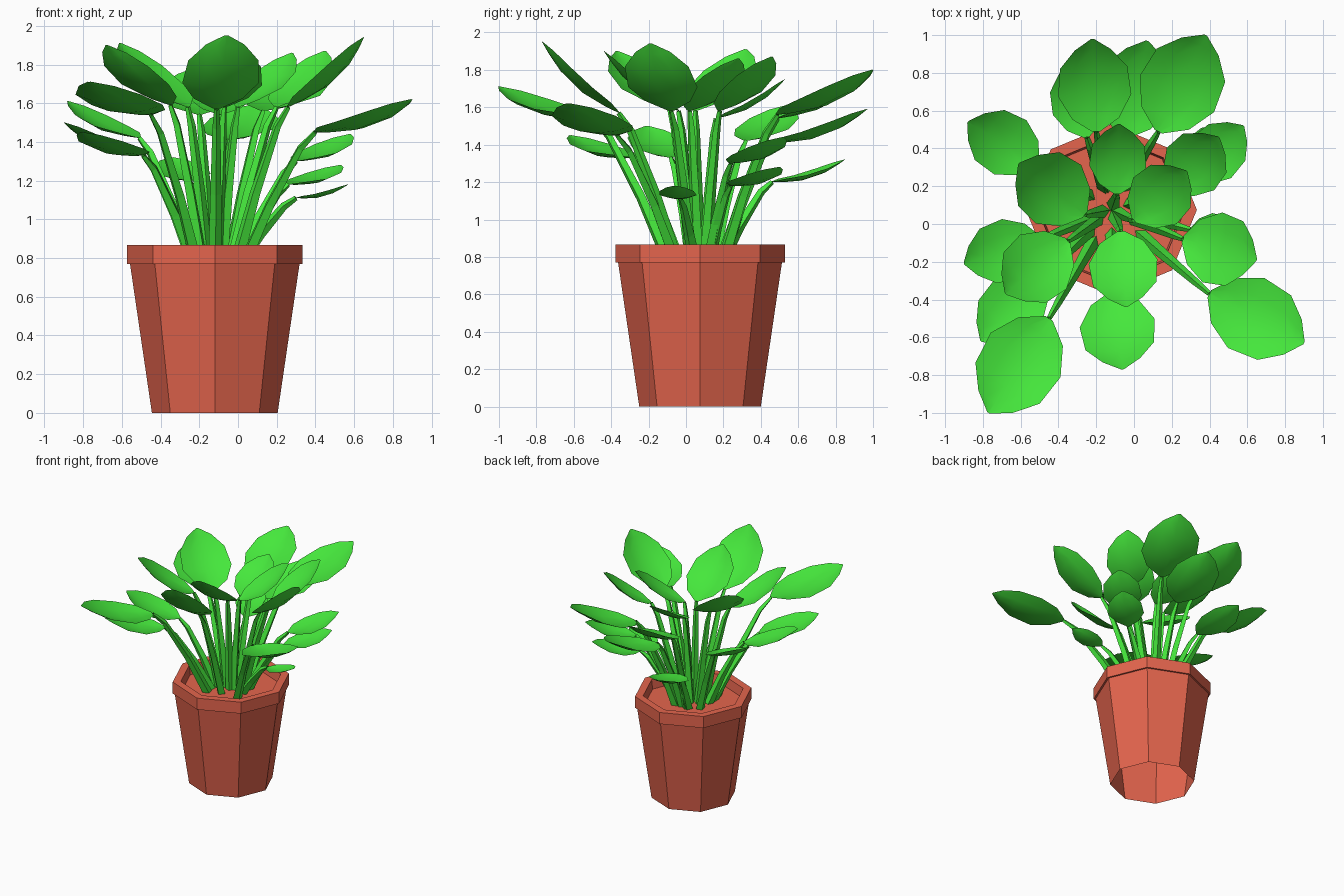
import bpy, bmesh, math
from mathutils import Vector

cube = bpy.data.objects.get("Cube")
if cube:
    bpy.data.objects.remove(cube, do_unlink=True)


def make_material(name, color):
    mat = bpy.data.materials.new(name)
    mat.use_nodes = True
    mat.diffuse_color = color
    bsdf = next(n for n in mat.node_tree.nodes if n.type == 'BSDF_PRINCIPLED')
    bsdf.inputs["Base Color"].default_value = color
    bsdf.inputs["Roughness"].default_value = 0.8
    return mat


terracotta = make_material("terracotta", (0.78, 0.13, 0.075, 1))
leaf_green = make_material("leaf green", (0.06, 0.8, 0.045, 1))
CENTRE = Vector((-0.12, 0.075, 0))


def mesh_object(name, bm, mat, smooth):
    mesh = bpy.data.meshes.new(name)
    bm.to_mesh(mesh)
    bm.free()
    mesh.materials.append(mat)
    for poly in mesh.polygons:
        poly.use_smooth = smooth
    obj = bpy.data.objects.new(name, mesh)
    bpy.context.collection.objects.link(obj)


def lathe(name, profile, sides, mat):
    """Turn a radius/height profile, open below and capped at its last ring."""
    bm = bmesh.new()
    rings = []
    for r, z in profile:
        angles = [math.tau * i / sides for i in range(sides)]
        rings.append([bm.verts.new(CENTRE + Vector((r * math.cos(a), r * math.sin(a), z)))
                      for a in angles])
    for low, high in zip(rings, rings[1:]):
        for i in range(sides):
            j = (i + 1) % sides
            bm.faces.new((low[i], low[j], high[j], high[i]))
    bm.faces.new(rings[-1])
    mesh_object(name, bm, mat, False)


def stem(name, base):
    """Tapered, faceted stalk that leans outward and bends into the leaf."""
    flat = Vector((base.x, base.y, 0)) - CENTRE
    soil = 0.76
    path = [CENTRE + flat * reach + Vector((0, 0, soil + (base.z - soil) * rise))
            for reach, rise in ((0.28, 0), (0.55, 0.46), (0.85, 0.88), (1, 1))]
    curve = bpy.data.curves.new(name, 'CURVE')
    curve.dimensions = '3D'
    curve.bevel_depth = 0.026
    curve.bevel_resolution = 0
    spline = curve.splines.new('POLY')
    spline.use_smooth = False
    spline.points.add(len(path) - 1)
    for point, place, size in zip(spline.points, path, (1.4, 1.1, 0.8, 0.5)):
        point.co = (*place, 1)
        point.radius = size
    curve.materials.append(leaf_green)
    obj = bpy.data.objects.new(name, curve)
    bpy.context.collection.objects.link(obj)


# Position along the leaf and share of its full half-width
OUTLINE = ((0, 0.1), (0.14, 0.64), (0.38, 1), (0.68, 0.92), (0.88, 0.5), (1, 0.04))


def leaf(name, base, tip):
    """Broad cupped blade with a sagging midrib."""
    along = tip - base
    length = along.length
    side = along.cross(Vector((0, 0, 1))).normalized()
    normal = side.cross(along).normalized()
    bm = bmesh.new()
    rows = []
    for t, share in OUTLINE:
        half = 0.355 * length * share
        row = []
        for c in (-1, -0.5, 0, 0.5, 1):
            lift = 0.2 * half * c * c - 0.1 * length * math.sin(math.pi * t)
            row.append(bm.verts.new(base + along * t + side * half * c + normal * lift))
        rows.append(row)
    for near, far in zip(rows, rows[1:]):
        for i in range(4):
            bm.faces.new((near[i], near[i + 1], far[i + 1], far[i]))
    bmesh.ops.recalc_face_normals(bm, faces=bm.faces)
    if sum(f.normal.z for f in bm.faces) < 0:
        bmesh.ops.reverse_faces(bm, faces=bm.faces)
    mesh_object(name, bm, leaf_green, True)


# Bottomless pot with a thick collar and a sunken soil surface
lathe("flower_pot", ((0.325, 0), (0.438, 0.77), (0.453, 0.77), (0.453, 0.867),
                     (0.39, 0.867), (0.38, 0.79)), 8, terracotta)

# Each leaf: where the blade meets its stem, and its tip
LEAVES = (
    # back
    ((-0.2, 0.49, 1.54), (-0.22, 0.98, 1.78)),
    ((0.13, 0.49, 1.56), (0.38, 1.0, 1.8)),
    ((-0.05, 0.46, 1.41), (0.07, 0.97, 1.59)),
    ((-0.25, 0.46, 1.2), (-0.34, 0.85, 1.32)),
    ((-0.09, 0.16, 1.54), (-0.08, 0.53, 1.75)),
    # front
    ((-0.07, -0.04, 1.58), (-0.04, -0.44, 1.9)),
    ((-0.11, -0.36, 1.57), (-0.06, -0.77, 1.95)),
    ((-0.45, -0.5, 1.54), (-0.77, -1.0, 1.71)),
    ((0.4, -0.37, 1.45), (0.9, -0.63, 1.62)),
    # right-hand side
    ((-0.49, -0.28, 1.33), (-0.81, -0.62, 1.45)),
    ((-0.49, -0.08, 1.33), (-0.9, -0.21, 1.5)),
    ((-0.51, 0.32, 1.42), (-0.88, 0.54, 1.61)),
    ((-0.26, 0.05, 1.58), (-0.61, 0.32, 1.91)),
    ((-0.35, -0.09, 1.59), (-0.68, -0.37, 1.9)),
    # left-hand side
    ((0.26, -0.08, 1.58), (0.65, -0.19, 1.94)),
    ((0.3, -0.03, 1.11), (0.57, -0.06, 1.18)),
    ((0.3, 0.24, 1.3), (0.58, 0.52, 1.44)),
    ((0.26, 0.24, 1.18), (0.53, 0.5, 1.28)),
    ((0.2, 0.18, 1.58), (0.45, 0.46, 1.87)),
    ((0.0, 0.02, 1.58), (0.28, 0.28, 1.86)),
)
for number, (base, tip) in enumerate(LEAVES, 1):
    stem(f"stem_{number}", Vector(base))
    leaf(f"leaf_{number}", Vector(base), Vector(tip))
